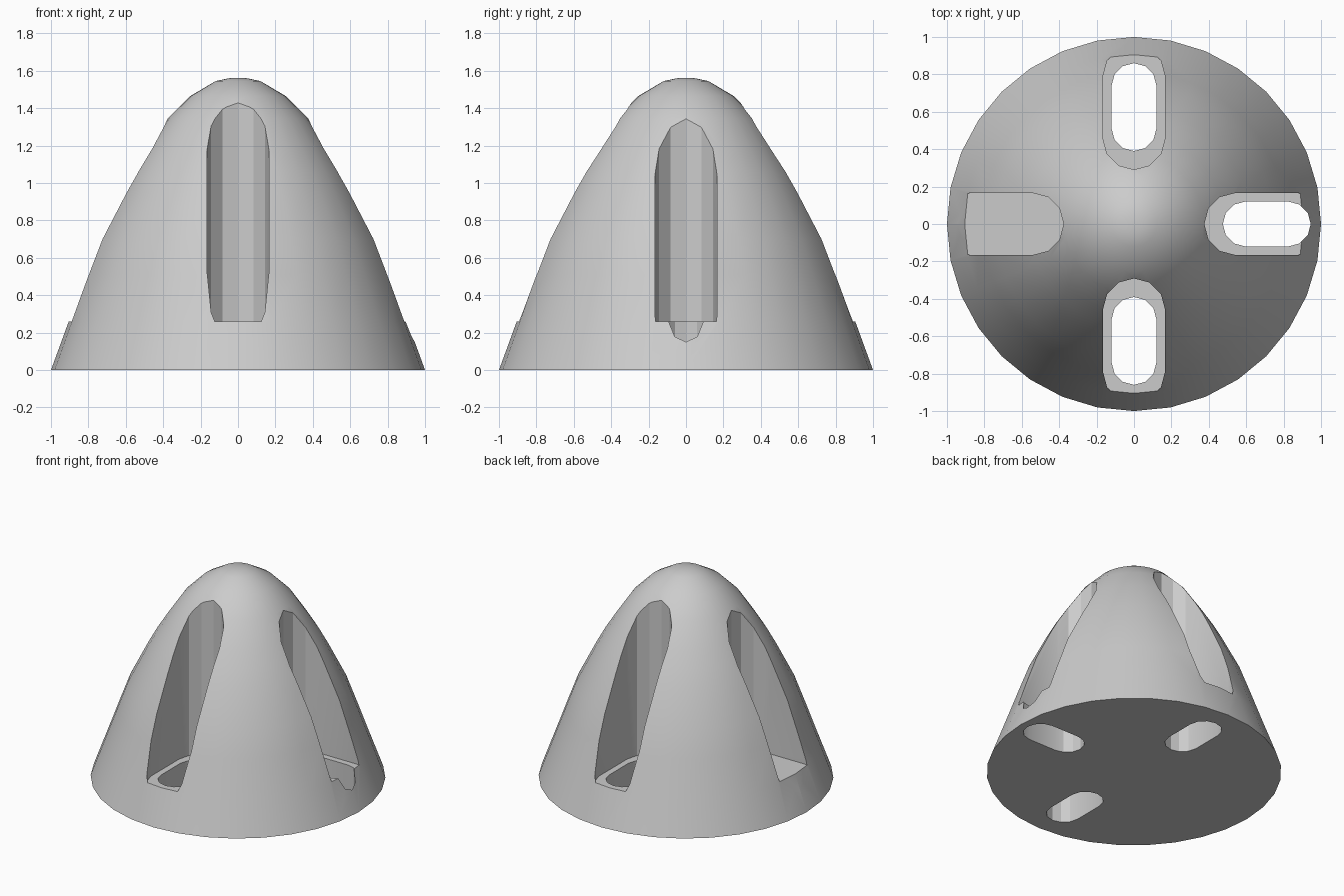
import bpy, bmesh, math
from mathutils import Matrix

cube = bpy.data.objects.get("Cube")
if cube:
    bpy.data.objects.remove(cube, do_unlink=True)

grey = bpy.data.materials.new("light grey")
grey.use_nodes = True
colour = (0.6, 0.6, 0.6, 1)
grey.diffuse_color = colour
grey.node_tree.nodes["Principled BSDF"].inputs["Base Color"].default_value = colour


def add_object(name, bm):
    bmesh.ops.recalc_face_normals(bm, faces=bm.faces[:])
    mesh = bpy.data.meshes.new(name)
    bm.to_mesh(mesh)
    bm.free()
    mesh.materials.append(grey)
    obj = bpy.data.objects.new(name, mesh)
    bpy.context.collection.objects.link(obj)
    return obj


def lathe(name, profile, apex, sides=32):
    """Closed solid of revolution, flat below and pointed at the apex."""
    bm = bmesh.new()
    rings = [[bm.verts.new((r * math.cos(math.tau * i / sides),
                            r * math.sin(math.tau * i / sides), z))
              for i in range(sides)] for r, z in profile]
    tip = bm.verts.new((0, 0, apex))
    bm.faces.new(rings[0])
    for low, high in zip(rings, rings[1:]):
        for i in range(sides):
            j = (i + 1) % sides
            bm.faces.new((low[i], low[j], high[j], high[i]))
    for i in range(sides):
        bm.faces.new((rings[-1][i], rings[-1][(i + 1) % sides], tip))
    return add_object(name, bm)


def slot_cutter(name, inner, outer, radius, bottom, top, angle):
    """Upright capsule-shaped prism lying along a radial direction."""
    bm = bmesh.new()
    outline = []
    for centre, start in ((outer, -90), (inner, 90)):
        for step in range(7):
            a = math.radians(start + 30 * step)
            outline.append((centre + radius * math.cos(a), radius * math.sin(a)))
    face = bm.faces.new([bm.verts.new((x, y, bottom)) for x, y in outline])
    result = bmesh.ops.extrude_face_region(bm, geom=[face])
    raised = [g for g in result["geom"] if isinstance(g, bmesh.types.BMVert)]
    bmesh.ops.translate(bm, verts=raised, vec=(0, 0, top - bottom))
    bm.transform(Matrix.Rotation(angle, 4, "Z"))
    cutter = add_object(name, bm)
    cutter.hide_render = True
    return cutter


# Domed cone body
body = lathe("cone_body", [
    (1, 0), (0.905, 0.26), (0.815, 0.51), (0.745, 0.7), (0.62, 0.95),
    (0.56, 1.06), (0.485, 1.18), (0.375, 1.345), (0.255, 1.465),
    (0.12, 1.545), (0.05, 1.56)], 1.563)

# Wide slots from above, each with a narrower hole through the floor
cutters = []
for i in range(4):
    angle = i * math.pi / 2
    shift = 0.085 if i % 2 == 0 else 0
    cutters.append(slot_cutter("wide_slot_cutter", 0.457 + shift, 0.79 + shift,
                               0.166, 0.26, 2, angle))
    cutters.append(slot_cutter("bolt_hole_cutter", 0.51 + shift, 0.74 + shift,
                               0.12, -0.2, 0.5, angle))

bpy.ops.object.select_all(action="DESELECT")
body.select_set(True)
bpy.context.view_layer.objects.active = body
for cutter in cutters:
    cut = body.modifiers.new("slot", "BOOLEAN")
    cut.operation = "DIFFERENCE"
    cut.solver = "EXACT"
    cut.object = cutter
    bpy.ops.object.modifier_apply(modifier=cut.name)
    bpy.data.objects.remove(cutter, do_unlink=True)

bpy.ops.object.shade_smooth_by_angle(angle=math.radians(29))
